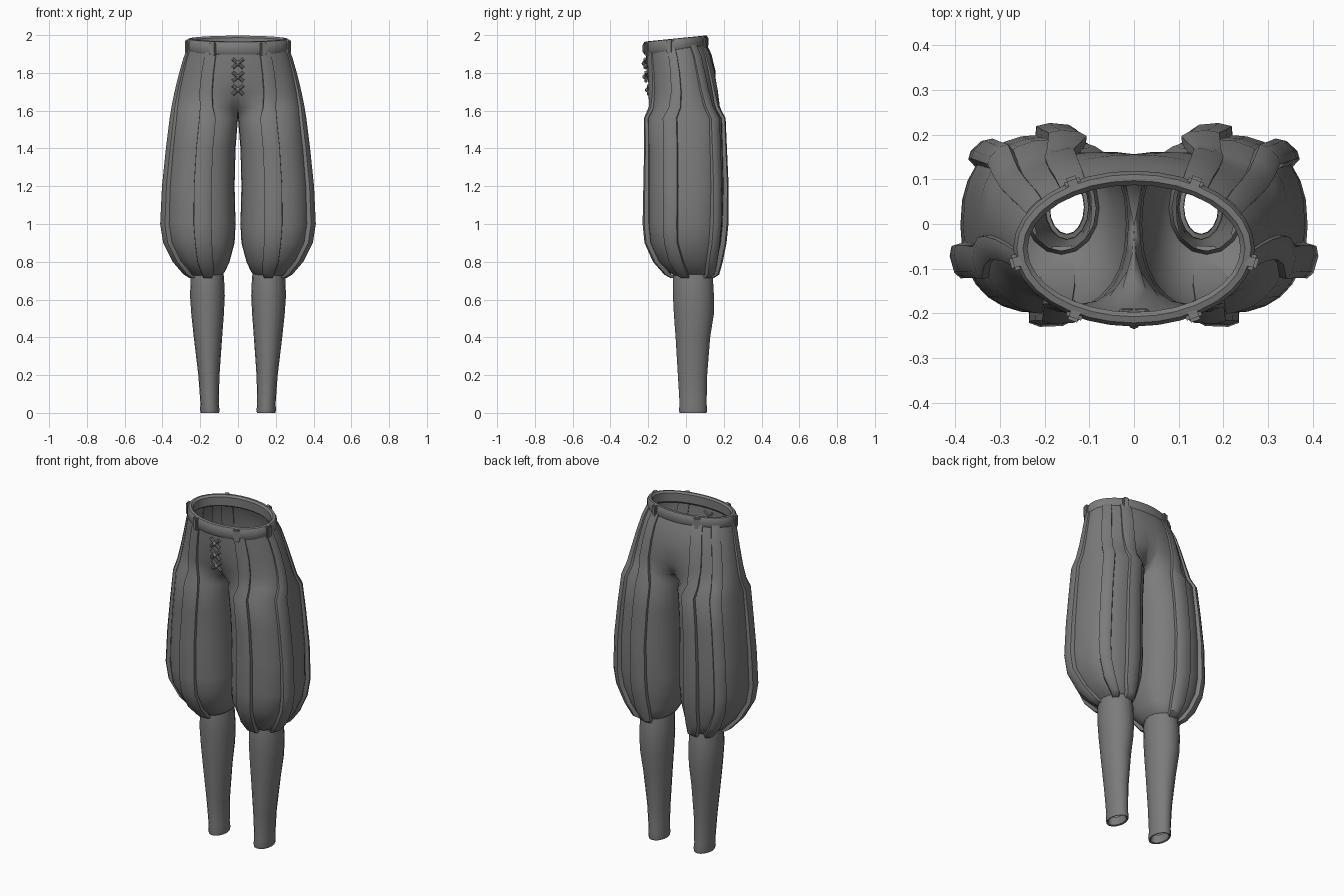
import bpy, bmesh, math
from mathutils import Matrix, Vector

if "Cube" in bpy.data.objects:
    bpy.data.objects.remove(bpy.data.objects["Cube"])

mat = bpy.data.materials.new("charcoal_cloth")
mat.diffuse_color = (0.2, 0.2, 0.2, 1)
mat.use_nodes = True
mat.node_tree.nodes["Principled BSDF"].inputs["Base Color"].default_value = mat.diffuse_color


def finish(name, bm, mirror=True, angle=40):
    bmesh.ops.remove_doubles(bm, verts=bm.verts[:], dist=0.0005)
    me = bpy.data.meshes.new(name)
    bm.to_mesh(me)
    bm.free()
    ob = bpy.data.objects.new(name, me)
    bpy.context.collection.objects.link(ob)
    me.materials.append(mat)
    bpy.ops.object.select_all(action='DESELECT')
    ob.select_set(True)
    bpy.context.view_layer.objects.active = ob
    bpy.ops.object.shade_smooth_by_angle(angle=math.radians(angle))
    if mirror:
        ob.modifiers.new("mirror", 'MIRROR').merge_threshold = 0.001
    return ob


def loft(name, rows, close_u=False, close_v=False, caps=False, **kw):
    """Skin rows of points with quads."""
    bm = bmesh.new()
    grid = [[bm.verts.new(p) for p in row] for row in rows]
    nv, nu = len(grid), len(grid[0])
    for j in range(nv if close_v else nv - 1):
        for i in range(nu if close_u else nu - 1):
            a, b = grid[j], grid[(j + 1) % nv]
            k = (i + 1) % nu
            bm.faces.new((a[i], a[k], b[k], b[i]))
    if caps:
        bm.faces.new(grid[0][::-1])
        bm.faces.new(grid[-1])
    bmesh.ops.recalc_face_normals(bm, faces=bm.faces[:])
    return finish(name, bm, **kw)


# Breeches profile: z, inner x, outer x, front y, back y, leg split (0 hips, 1 leg)
PROFILE = [
    (1.94, 0, .260, -.213, .108, 0), (1.88, 0, .280, -.212, .135, 0),
    (1.80, 0, .300, -.207, .155, 0), (1.70, 0, .322, -.205, .175, .10),
    (1.62, 0, .337, -.203, .185, .38), (1.56, 0, .347, -.203, .190, 1),
    (1.40, .013, .365, -.200, .195, 1), (1.20, .018, .382, -.200, .200, 1),
    (1.00, .013, .388, -.200, .195, 1), (.90, .018, .372, -.190, .185, 1),
    (.80, .045, .320, -.145, .165, 1), (.745, .07, .265, -.09, .150, 1),
    (.725, .095, .235, -.06, .125, 1)]


def spow(c, n):
    return math.copysign(abs(c) ** (2 / n), c)


def cloth(row, t):
    """Point on the right half; t runs inner/front, outer, back, inner."""
    z, xi, xo, yf, yb, w = row
    yc, ry = (yf + yb) / 2, (yb - yf) / 2
    a = math.pi * t
    hip = Vector((xo * spow(math.sin(a), 2.1), yc - ry * spow(math.cos(a), 2.1), z))
    cx, rx = (xi + xo) / 2, (xo - xi) / 2
    leg = Vector((cx - rx * spow(math.cos(2 * a), 2.4),
                  yc - ry * spow(math.sin(2 * a), 2.4), z))
    p = hip.lerp(leg, w)
    p.z += 0.1 * (p.y + .055) * max(0, min(1, (z - 1.6) / .3))
    if t in (0, 1) and xi == 0:
        p.x = 0
    return p


def outward(row, t):
    d = cloth(row, t + .012) - cloth(row, t - .012)
    return Vector((d.y, -d.x, 0)).normalized()


N = 28
loft("breeches", [[cloth(r, i / N) for i in range(N + 1)] for r in PROFILE], angle=50)

# Raised cloth panes: position along the ring at the hips and on the leg
BULGE = [.008, .010, .013, .016, .018, .020, .022, .026, .030, .030, .030, .026, .022]
SECTION = [(-1, -.008), (-1, .75), (-.5, 1), (.5, 1), (1, .75), (1, -.008)]
for name, t_hip, t_leg in [("front_pane", .175, .24), ("side_pane", .45, .445),
                           ("rear_side_pane", .68, .635), ("rear_pane", .83, .77)]:
    rows = []
    for r, h in zip(PROFILE, BULGE):
        w = r[5]
        tc = t_hip + (t_leg - t_hip) * w
        half = .04 + (.031 - .04) * w
        if r[0] < .85:
            half *= 1.25
        row = []
        for s, lift in SECTION:
            t = tc + s * half
            p = cloth(r, t) + outward(r, tc) * (h * lift if lift > 0 else lift)
            if r[0] < .8:
                p.z -= .012
            row.append(p)
        rows.append(row)
    loft(name, rows, close_u=True, caps=True)

# Stockings: z, inner x, outer x, front y, back y; first rows turn the hem inward
STOCKING = [(.05, .112, .188, -.022, .097), (.003, .110, .190, -.024, .099),
            (0, .100, .198, -.034, .109), (.015, .098, .201, -.037, .112),
            (.05, .102, .199, -.034, .109), (.20, .098, .210, -.043, .112),
            (.40, .084, .234, -.055, .128), (.52, .075, .247, -.064, .147),
            (.62, .070, .254, -.069, .148), (.72, .074, .250, -.070, .142),
            (.78, .085, .240, -.060, .130)]
rows = []
for z, x0, x1, y0, y1 in STOCKING:
    rows.append([((x0 + x1) / 2 + (x1 - x0) / 2 * math.cos(a),
                  (y0 + y1) / 2 + (y1 - y0) / 2 * math.sin(a), z)
                 for a in [math.tau * i / 16 for i in range(16)]])
loft("stocking", rows, close_u=True, angle=50)


# Waistband: rounded section swept round the tilted waist
def waist(a, off, dz):
    y = -.055 + (.160 + off) * math.sin(a)
    return Vector(((.256 + off) * math.cos(a), y, 1.947 + .1 * (y + .055) + dz))


BAND = [(-.018, -.025), (-.018, .025), (-.008, .035), (.006, .033),
        (.014, .018), (.014, -.018), (.006, -.033), (-.008, -.035)]
loft("waistband", [[waist(math.tau * i / 32, o, dz) for o, dz in BAND]
                   for i in range(32)], close_u=True, close_v=True, mirror=False)

# Belt loops
for name, deg in [("front_belt_loop", -60), ("side_belt_loop", -10), ("rear_belt_loop", 59)]:
    a = math.radians(deg)
    c = waist(a, .008, -.004)
    nrm = Vector((math.cos(a) / .256, math.sin(a) / .160))
    bm = bmesh.new()
    bmesh.ops.create_cube(bm, size=1, matrix=Matrix.Translation(c)
                          @ Matrix.Rotation(math.atan2(nrm.y, nrm.x), 4, 'Z')
                          @ Matrix.Diagonal((.034, .036, .076, 1)))
    bmesh.ops.bevel(bm, geom=bm.edges[:], offset=.007, segments=2, affect='EDGES')
    finish(name, bm, angle=60)

# Fly lacing: three crossed cords with a knot
bm = bmesh.new()
for z, y in [(1.85, -.216), (1.78, -.212), (1.71, -.198)]:
    for s in (-1, 1):
        m = (Matrix.Translation((0, y, z)) @ Matrix.Rotation(s * math.radians(50), 4, 'Y'))
        bmesh.ops.create_cone(bm, cap_ends=True, segments=8, radius1=.009, radius2=.009,
                              depth=.075, matrix=m)
    bmesh.ops.create_uvsphere(bm, u_segments=8, v_segments=6, radius=.013,
                              matrix=Matrix.Translation((0, y - .006, z)))
finish("fly_lacing", bm, mirror=False)
